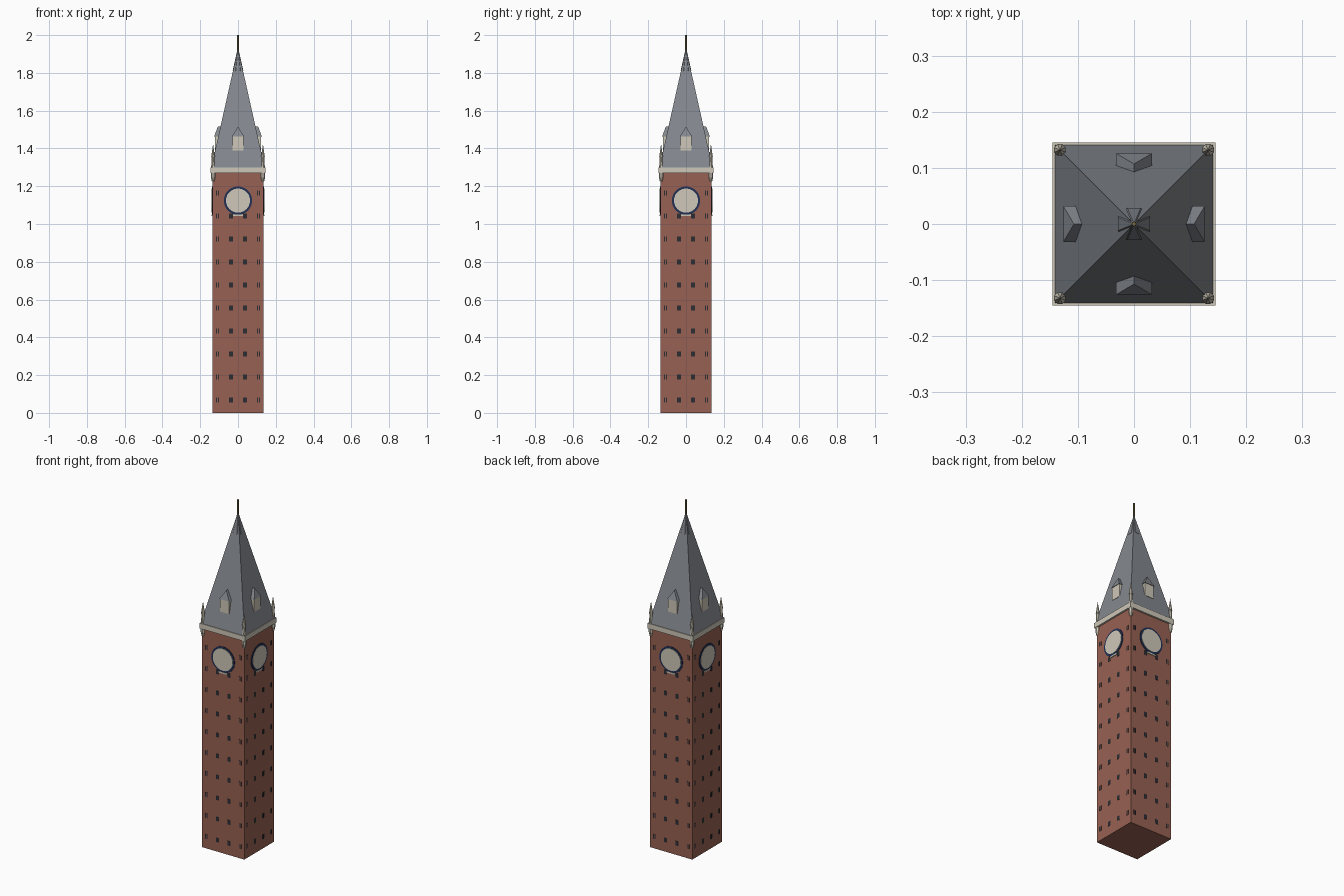
import bpy, bmesh, math
from mathutils import Matrix, Vector

cube = bpy.data.objects.get("Cube")
if cube:
    bpy.data.objects.remove(cube, do_unlink=True)


def material(name, rgb):
    m = bpy.data.materials.new(name)
    m.use_nodes = True
    m.diffuse_color = (*rgb, 1)
    bsdf = m.node_tree.nodes["Principled BSDF"]
    bsdf.inputs["Base Color"].default_value = (*rgb, 1)
    bsdf.inputs["Roughness"].default_value = 0.8
    return m


BRICK = material("red brick", (0.31, 0.12, 0.085))
SLATE = material("grey slate", (0.23, 0.245, 0.27))
CREAM = material("cream stone", (0.62, 0.58, 0.48))
NAVY = material("navy blue", (0.015, 0.03, 0.09))
DARK = material("dark glass", (0.025, 0.026, 0.032))
BRONZE = material("bronze", (0.2, 0.16, 0.06))

WALL = 0.135
ROOF_HALF, ROOF_Z, APEX_Z = 0.141, 1.3, 1.93


def finish(name, bm, mat):
    bmesh.ops.recalc_face_normals(bm, faces=bm.faces)
    mesh = bpy.data.meshes.new(name)
    bm.to_mesh(mesh)
    bm.free()
    mesh.materials.append(mat)
    ob = bpy.data.objects.new(name, mesh)
    bpy.context.collection.objects.link(ob)
    return ob


def box(bm, x0, x1, y0, y1, z0, z1):
    centre = Vector((x0 + x1, y0 + y1, z0 + z1)) / 2
    size = Matrix.Diagonal((x1 - x0, y1 - y0, z1 - z0, 1))
    bmesh.ops.create_cube(bm, size=1, matrix=Matrix.Translation(centre) @ size)


def frustum(bm, r0, r1, z0, z1, sides, x=0, y=0, turn=0):
    place = Matrix.Translation((x, y, (z0 + z1) / 2)) @ Matrix.Rotation(turn, 4, "Z")
    bmesh.ops.create_cone(bm, cap_ends=True, segments=sides, radius1=r0,
                          radius2=r1, depth=z1 - z0, matrix=place)
    bmesh.ops.remove_doubles(bm, verts=bm.verts, dist=1e-6)


def disc(bm, radius, y0, y1, z, sides):
    place = Matrix.Translation((0, (y0 + y1) / 2, z)) @ Matrix.Rotation(math.pi / 2, 4, "X")
    bmesh.ops.create_cone(bm, cap_ends=True, segments=sides, radius1=radius,
                          radius2=radius, depth=y1 - y0, matrix=place)


def four_sides(bm):
    """Repeat front geometry on the other three sides."""
    source = bm.verts[:] + bm.edges[:] + bm.faces[:]
    for i in range(1, 4):
        copy = bmesh.ops.duplicate(bm, geom=source)["geom"]
        verts = [v for v in copy if isinstance(v, bmesh.types.BMVert)]
        bmesh.ops.rotate(bm, verts=verts, cent=(0, 0, 0),
                         matrix=Matrix.Rotation(i * math.pi / 2, 3, "Z"))


# Brick shaft
bm = bmesh.new()
box(bm, -WALL, WALL, -WALL, WALL, 0, 1.28)
finish("tower_shaft", bm, BRICK)

# Paired slit windows in rows
bm = bmesh.new()
for row in range(10):
    z = 0.068 + row * 0.1217
    for side in (-1, 1):
        columns = [(0.108, 0.005, 0.005)]
        if row < 9:
            columns.append((0.037, 0.005, 0.009))
        for x, offset, width in columns:
            for slit in (-offset, offset):
                cx = side * x + slit
                box(bm, cx - width / 2, cx + width / 2,
                    -WALL - 0.001, -WALL + 0.002, z - 0.013, z + 0.013)
four_sides(bm)
finish("slit_windows", bm, DARK)

# Clocks: navy ring, cream dial and sill
bm = bmesh.new()
disc(bm, 0.075, -WALL - 0.003, -WALL + 0.002, 1.124, 24)
four_sides(bm)
finish("clock_rings", bm, NAVY)

bm = bmesh.new()
disc(bm, 0.064, -WALL - 0.005, -WALL, 1.124, 24)
four_sides(bm)
finish("clock_dials", bm, CREAM)

bm = bmesh.new()
box(bm, -0.027, 0.027, -WALL - 0.004, -WALL, 1.043, 1.051)
four_sides(bm)
finish("clock_sills", bm, CREAM)

# Cornice
bm = bmesh.new()
box(bm, -0.145, 0.145, -0.145, 0.145, 1.27, 1.3)
finish("cornice", bm, CREAM)

# Pyramid roof
bm = bmesh.new()
frustum(bm, ROOF_HALF * math.sqrt(2), 0, ROOF_Z, APEX_Z, 4, turn=math.pi / 4)
finish("spire_roof", bm, SLATE)

# Spire cap and pole
bm = bmesh.new()
frustum(bm, 0.031, 0.003, 1.81, 1.925, 8, turn=math.pi / 8)
finish("spire_cap", bm, SLATE)

bm = bmesh.new()
frustum(bm, 0.005, 0.004, 1.9, 2.0, 8)
finish("spire_pole", bm, BRONZE)

# Corner pinnacles with corbelled feet
bm = bmesh.new()
c = 0.132
for r0, r1, z0, z1 in ((0.007, 0.013, 1.225, 1.25), (0.013, 0.013, 1.25, 1.3),
                       (0.011, 0.008, 1.3, 1.355), (0.011, 0.0, 1.355, 1.425)):
    frustum(bm, r0, r1, z0, z1, 8, c, c, math.pi / 8)
four_sides(bm)
finish("corner_pinnacles", bm, CREAM)

# Dormer walls
bm = bmesh.new()
box(bm, -0.029, 0.029, -0.123, -0.085, 1.39, 1.466)
four_sides(bm)
finish("dormer_walls", bm, CREAM)

# Hipped dormer roofs running back into the spire
bm = bmesh.new()
z = 1.464
eaves = [bm.verts.new(p) for p in ((-0.032, -0.126, z), (0.032, -0.126, z),
                                   (0.032, -0.09, z), (-0.032, -0.09, z))]
front = bm.verts.new((0, -0.107, 1.515))
back = bm.verts.new((0, -0.085, 1.515))
a, b, d, e = eaves
for face in ((a, b, front), (b, d, back, front), (d, e, back),
             (e, a, front, back), (e, d, b, a)):
    bm.faces.new(face)
four_sides(bm)
finish("dormer_roofs", bm, SLATE)
